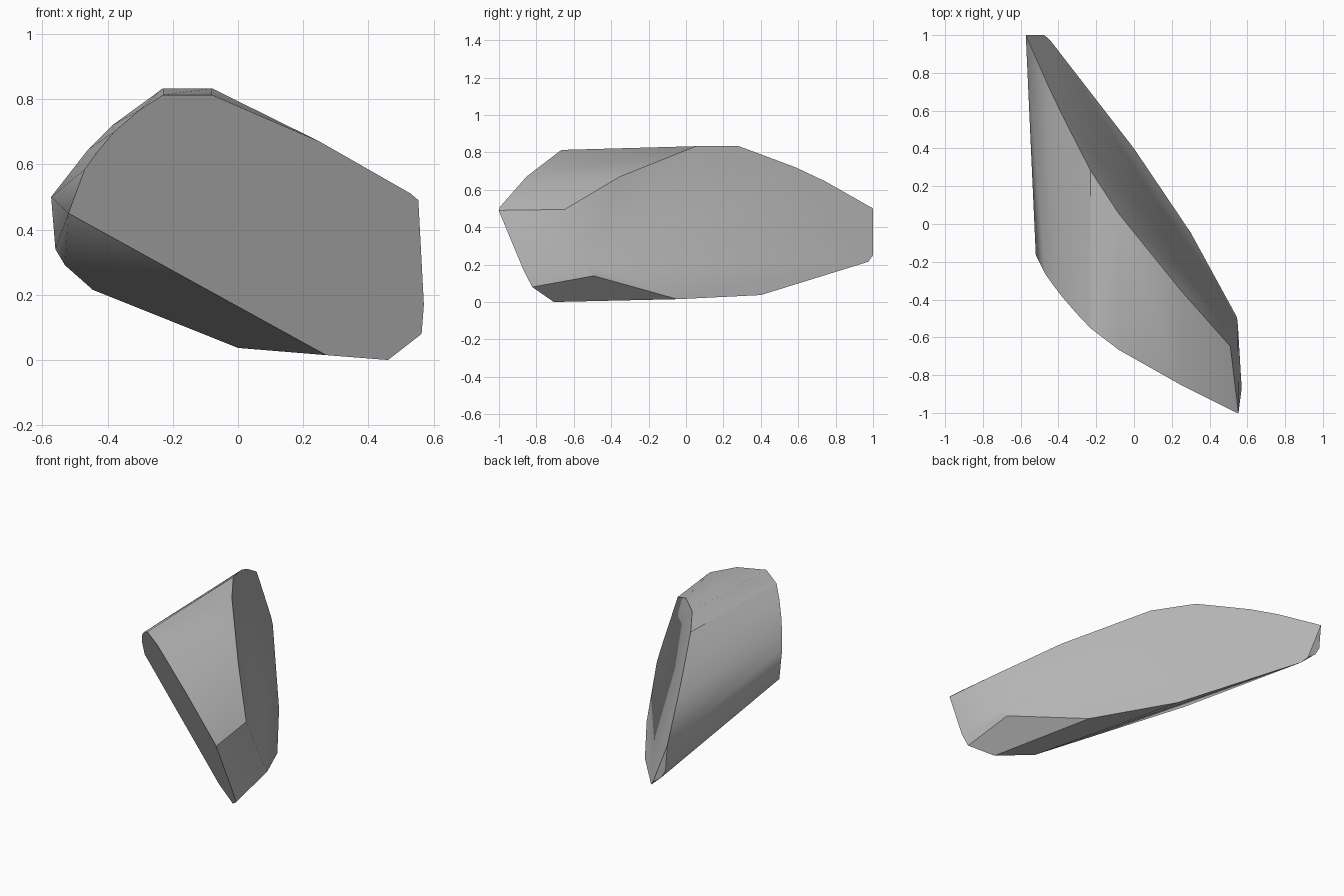
import bpy, bmesh, math

if "Cube" in bpy.data.objects:
    bpy.data.objects.remove(bpy.data.objects["Cube"])

# A wedge-shaped stone: two flat slanted cut faces joined by a rounded rim.


def front_plane(x, z):
    return (x, -0.356 - 0.763 * x - 0.457 * z, z)


def rear_plane(x, z):
    return (x, (0.276 - x - 0.385 * z) / 0.655, z)


# outline of the front cut face (x, z)
front_outline = [(-0.52, 0.45), (-0.47, 0.585), (-0.43, 0.64), (-0.38, 0.70),
                 (-0.30, 0.768), (-0.23, 0.813), (-0.08, 0.813), (0.25, 0.67),
                 (0.53, 0.51), (0.553, 0.49), (0.57, 0.17), (0.563, 0.08),
                 (0.46, 0.0), (0.27, 0.015)]

# outline of the rear cut face (x, z)
rear_outline = [(-0.46, 0.645), (-0.385, 0.72), (-0.23, 0.833), (-0.08, 0.833),
                (0.25, 0.67), (0.51, 0.495), (0.55, 0.20), (0.545, 0.14),
                (0.30, 0.015), (0.0, 0.037), (-0.445, 0.215)]

# narrow blunt end
blunt_end = [(-0.573, 1.0, 0.50), (-0.56, 1.0, 0.34),
             (-0.53, 1.0, 0.29), (-0.475, 1.0, 0.25)]

points = [front_plane(*p) for p in front_outline]
points += [rear_plane(*p) for p in rear_outline] + blunt_end

bm = bmesh.new()
for p in points:
    bm.verts.new(p)
hull = bmesh.ops.convex_hull(bm, input=bm.verts[:])
loose = [v for v in bm.verts if not v.link_faces]
bmesh.ops.delete(bm, geom=loose, context='VERTS')
# merge the triangles of each flat cut
bmesh.ops.dissolve_limit(bm, angle_limit=math.radians(1.5),
                         verts=bm.verts[:], edges=bm.edges[:])
bmesh.ops.recalc_face_normals(bm, faces=bm.faces[:])

mesh = bpy.data.meshes.new("stone_wedge")
bm.to_mesh(mesh)
bm.free()
stone = bpy.data.objects.new("stone_wedge", mesh)
bpy.context.collection.objects.link(stone)

grey = bpy.data.materials.new("stone grey")
grey.diffuse_color = (0.5, 0.5, 0.5, 1)
grey.use_nodes = True
grey.node_tree.nodes["Principled BSDF"].inputs["Base Color"].default_value = grey.diffuse_color
mesh.materials.append(grey)

bpy.context.view_layer.objects.active = stone
stone.select_set(True)
bpy.ops.object.shade_smooth_by_angle(angle=math.radians(30))
